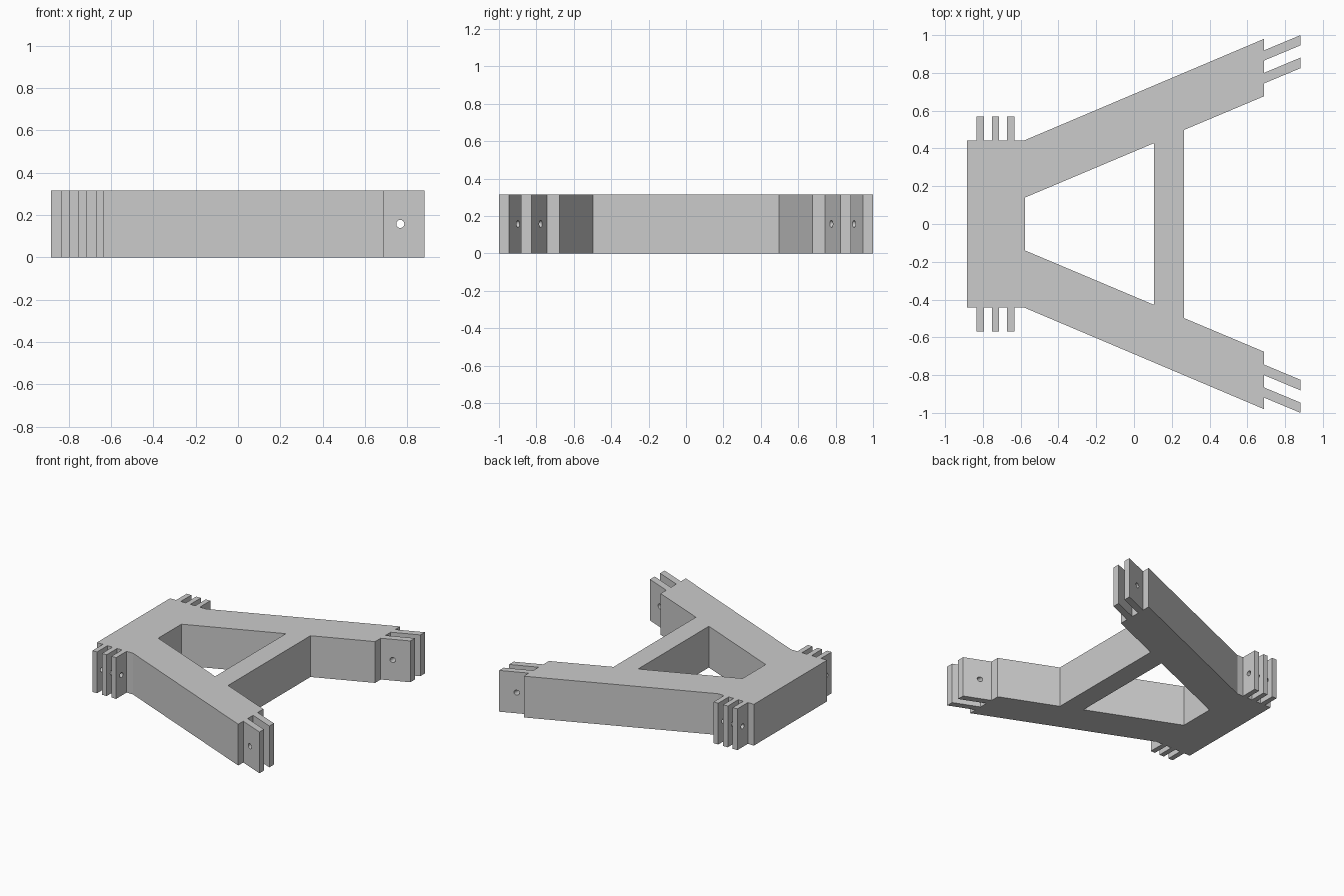
import bpy, bmesh, math
from mathutils import Matrix

if "Cube" in bpy.data.objects:
    bpy.data.objects.remove(bpy.data.objects["Cube"], do_unlink=True)

HEIGHT = 0.316
MID = HEIGHT / 2

grey = bpy.data.materials.new("plain_grey")
grey.use_nodes = True
grey.diffuse_color = (0.6, 0.6, 0.6, 1)
grey.node_tree.nodes["Principled BSDF"].inputs["Base Color"].default_value = (0.6, 0.6, 0.6, 1)


def link(name, bm):
    bmesh.ops.recalc_face_normals(bm, faces=bm.faces)
    mesh = bpy.data.meshes.new(name)
    bm.to_mesh(mesh)
    bm.free()
    mesh.materials.append(grey)
    obj = bpy.data.objects.new(name, mesh)
    bpy.context.collection.objects.link(obj)
    return obj


def slab(name, outline, z0=0.0, z1=HEIGHT):
    """Extrude a plan outline upwards."""
    bm = bmesh.new()
    face = bm.faces.new([bm.verts.new((x, y, z0)) for x, y in outline])
    grown = bmesh.ops.extrude_face_region(bm, geom=[face])
    verts = [v for v in grown["geom"] if isinstance(v, bmesh.types.BMVert)]
    bmesh.ops.translate(bm, verts=verts, vec=(0, 0, z1 - z0))
    return link(name, bm)


def pin(name, centre, axis, length, radius=0.019):
    """Round cutter along the x or y axis."""
    bm = bmesh.new()
    bmesh.ops.create_cone(bm, cap_ends=True, segments=24, radius1=radius, radius2=radius, depth=length)
    turn = Matrix.Rotation(math.pi / 2, 4, "Y" if axis == "x" else "X")
    bmesh.ops.transform(bm, verts=bm.verts, matrix=Matrix.Translation(centre) @ turn)
    return link(name, bm)


def cut(obj, cutter):
    cutter.hide_render = True
    mod = obj.modifiers.new("cut", "BOOLEAN")
    mod.operation, mod.solver, mod.object = "DIFFERENCE", "EXACT", cutter
    bpy.context.view_layer.objects.active = obj
    bpy.ops.object.modifier_apply(modifier=mod.name)
    bpy.data.objects.remove(cutter, do_unlink=True)


def mirrored(half):
    return half + [(x, -y) for x, y in reversed(half)]


# Frame: back block, two splayed arms and the crossbar, with a trapezoid opening
frame = slab("frame", mirrored([(-0.885, 0.443), (-0.58, 0.443), (0.688, 0.98),
                                (0.688, 0.676), (0.265, 0.498)]))
cut(frame, slab("opening", mirrored([(-0.577, 0.14), (0.106, 0.428)]), -0.1, HEIGHT + 0.1))

for side, s in (("left", 1), ("right", -1)):
    # Fork prongs on the arm ends, drilled straight across
    for place, y, w in (("outer", 0.865, 0.054), ("inner", 0.744, 0.056)):
        rise = 0.081
        prong = slab(f"{side}_{place}_prong",
                     [(0.688, s * y), (0.882, s * (y + rise)),
                      (0.882, s * (y + w + rise)), (0.688, s * (y + w))])
        cut(prong, pin("pin", (0.767, s * (y + 0.06), MID), "y", 0.4))

    # Hinge knuckles on the back block, drilled lengthwise
    for i in range(3):
        x = -0.834 + i * 0.081
        knuckle = slab(f"{side}_knuckle_{i + 1}",
                       [(x, s * 0.443), (x + 0.039, s * 0.443),
                        (x + 0.039, s * 0.57), (x, s * 0.57)])
        cut(knuckle, pin("pin", (x + 0.02, s * 0.507, MID), "x", 0.2))
